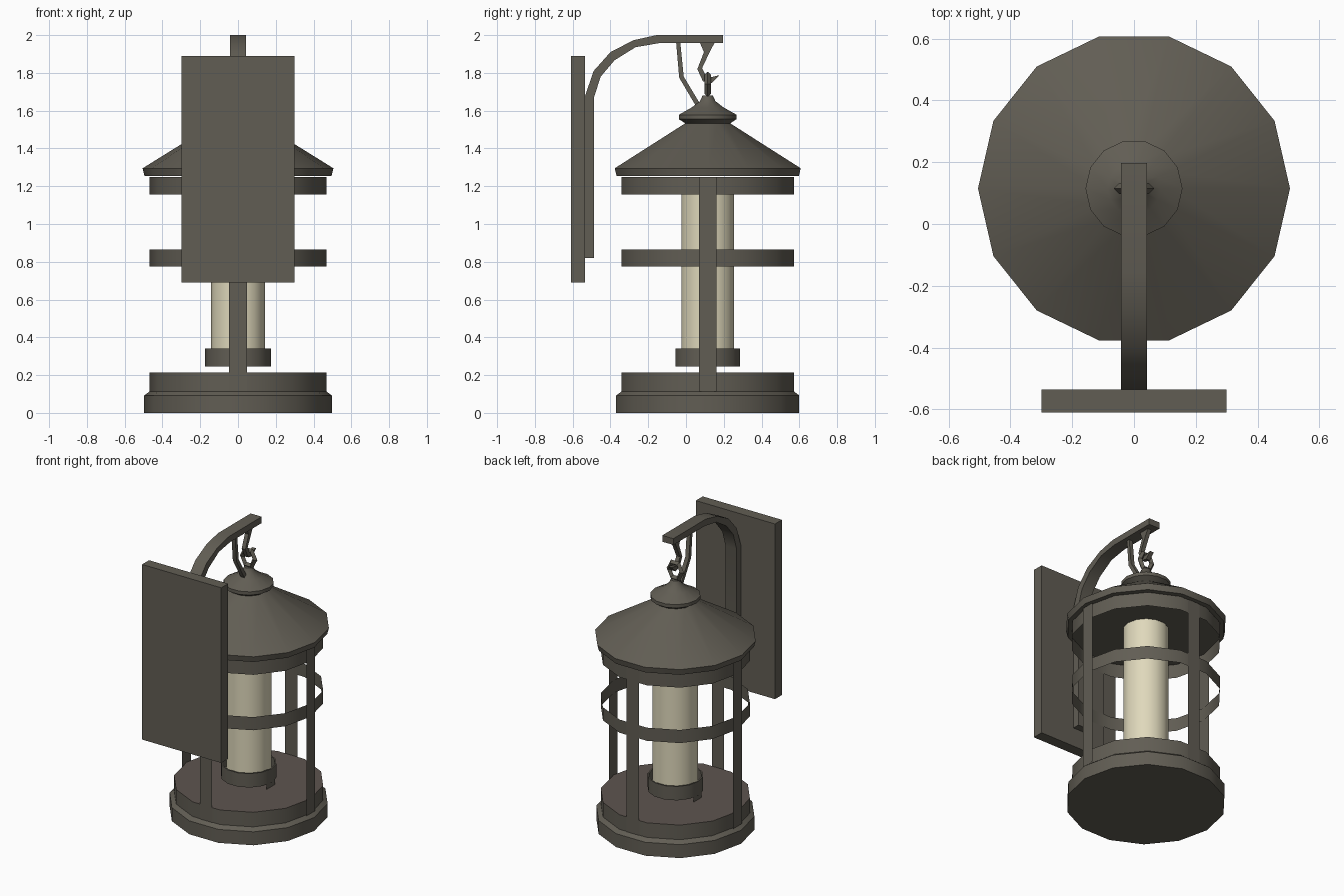
import bpy, bmesh, math
from mathutils import Matrix, Vector

cube = bpy.data.objects.get("Cube")
if cube:
    bpy.data.objects.remove(cube, do_unlink=True)

CY = 0.115      # lantern axis
SIDES = 14


def material(name, rgb):
    m = bpy.data.materials.new(name)
    m.use_nodes = True
    m.diffuse_color = (*rgb, 1)
    m.node_tree.nodes["Principled BSDF"].inputs["Base Color"].default_value = (*rgb, 1)
    return m


iron = material("dark iron", (0.12, 0.11, 0.088))
brown = material("brown floor", (0.112, 0.09, 0.078))
wax = material("cream wax", (0.74, 0.69, 0.5))


def finish(name, bm, mat, loc=(0, 0, 0), normals=True):
    if normals:
        bmesh.ops.recalc_face_normals(bm, faces=bm.faces)
    me = bpy.data.meshes.new(name)
    bm.to_mesh(me)
    bm.free()
    me.materials.append(mat)
    me.shade_smooth()
    me.set_sharp_from_angle(angle=math.radians(30))
    ob = bpy.data.objects.new(name, me)
    ob.location = loc
    bpy.context.collection.objects.link(ob)
    return ob


def lathe(name, profile, mat, cap_bottom=True, cap_top=True):
    """Spin (radius, z) points round the lantern axis."""
    bm = bmesh.new()
    rings = []
    for r, z in profile:
        rings.append([bm.verts.new((r * math.cos(a), r * math.sin(a), z))
                      for a in (math.tau * i / SIDES for i in range(SIDES))])
    for lo, hi in zip(rings, rings[1:]):
        for i in range(SIDES):
            j = (i + 1) % SIDES
            bm.faces.new((lo[i], lo[j], hi[j], hi[i]))
    if cap_bottom:
        bm.faces.new(rings[0][::-1])
    if cap_top:
        bm.faces.new(rings[-1])
    return finish(name, bm, mat, (0, CY, 0), cap_bottom or cap_top)


def strip(name, pairs, half_width, mat):
    """Solid bar in the side plane; each pair holds two (y, z) edge points."""
    bm = bmesh.new()
    sections = []
    for (y0, z0), (y1, z1) in pairs:
        w = half_width
        sections.append([bm.verts.new(p) for p in
                         ((-w, y0, z0), (w, y0, z0), (w, y1, z1), (-w, y1, z1))])
    for a, b in zip(sections, sections[1:]):
        for i in range(4):
            j = (i + 1) % 4
            bm.faces.new((a[i], a[j], b[j], b[i]))
    bm.faces.new(sections[0])
    bm.faces.new(sections[-1])
    return finish(name, bm, mat)


def upright(name, turn, radius, half_width, z0, z1):
    """Flat sheet-metal strip facing outwards."""
    bm = bmesh.new()
    m = Matrix.Rotation(turn, 4, "Z")
    bm.faces.new([bm.verts.new(m @ Vector((radius, y, z))) for y, z in
                  ((-half_width, z0), (half_width, z0), (half_width, z1), (-half_width, z1))])
    return finish(name, bm, iron, (0, CY, 0), False)


# Base with a brown floor on top
base = lathe("base", [(0.497, 0), (0.497, 0.092), (0.469, 0.113), (0.469, 0.213)], iron)
base.data.materials.append(brown)
for f in base.data.polygons:
    if f.normal.z > 0.9:
        f.material_index = 1

# Cage: two open bands and four uprights
lathe("middle_band", [(0.469, 0.775), (0.469, 0.865)], iron, False, False)
lathe("upper_band", [(0.469, 1.155), (0.469, 1.25)], iron, False, False)
for i, side in enumerate(("left", "back", "right", "front")):
    upright(side + "_post", i * math.pi / 2, 0.461 if i % 2 else 0.471, 0.047, 0.113, 1.25)

# Candle in its raised cup
lathe("candle", [(0.143, 0.26), (0.143, 1.25)], wax)
lathe("candle_cup", [(0.174, 0.245), (0.174, 0.34), (0.165, 0.34), (0.165, 0.255)], iron)
for i, side in enumerate(("left", "right")):
    upright(side + "_cup_leg", i * math.pi, 0.168, 0.045, 0.213, 0.25)

# Roof and its cap
lathe("roof", [(0.495, 1.255), (0.505, 1.295), (0.122, 1.533)], iron)
lathe("roof_cap", [(0.122, 1.533), (0.157, 1.555), (0.157, 1.578), (0.085, 1.618),
                   (0.042, 1.65), (0.028, 1.68)], iron)

# Wall plate and curved arm
bm = bmesh.new()
bmesh.ops.create_cube(bm, size=1)
bmesh.ops.scale(bm, vec=(0.6, 0.075, 1.2), verts=bm.verts)
finish("wall_plate", bm, iron, (0, -0.5725, 1.29))
strip("bracket_arm", [
    ((-0.535, 0.82), (-0.487, 0.82)), ((-0.535, 1.676), (-0.487, 1.67)),
    ((-0.489, 1.81), (-0.452, 1.78)), ((-0.4, 1.91), (-0.378, 1.867)),
    ((-0.278, 1.973), (-0.267, 1.936)), ((-0.156, 2.0), (-0.145, 1.957)),
    ((0.197, 2.0), (0.197, 1.957))], 0.042, iron)

# Stay, hook and link that carry the lantern
strip("stay", [
    ((-0.052, 1.96), (-0.03, 1.96)), ((-0.036, 1.775), (-0.012, 1.78)),
    ((0.055, 1.62), (0.078, 1.63))], 0.014, iron)
strip("hook", [
    ((0.075, 1.957), (0.15, 1.957)), ((0.095, 1.91), (0.125, 1.91)),
    ((0.06, 1.82), (0.085, 1.825)), ((0.09, 1.755), (0.105, 1.785)),
    ((0.135, 1.745), (0.125, 1.775)), ((0.175, 1.785), (0.165, 1.785))], 0.014, iron)

bm = bmesh.new()
MAJOR, MINOR = 6, 4
ring = [[bm.verts.new(((0.048 + 0.018 * math.cos(b)) * math.cos(a), 0.018 * math.sin(b),
                       (0.058 + 0.018 * math.cos(b)) * math.sin(a)))
         for b in (math.tau * k / MINOR for k in range(MINOR))]
        for a in (math.tau * k / MAJOR for k in range(MAJOR))]
for i in range(MAJOR):
    for j in range(MINOR):
        n, k = (i + 1) % MAJOR, (j + 1) % MINOR
        bm.faces.new((ring[i][j], ring[n][j], ring[n][k], ring[i][k]))
finish("link", bm, iron, (0, CY, 1.74))
